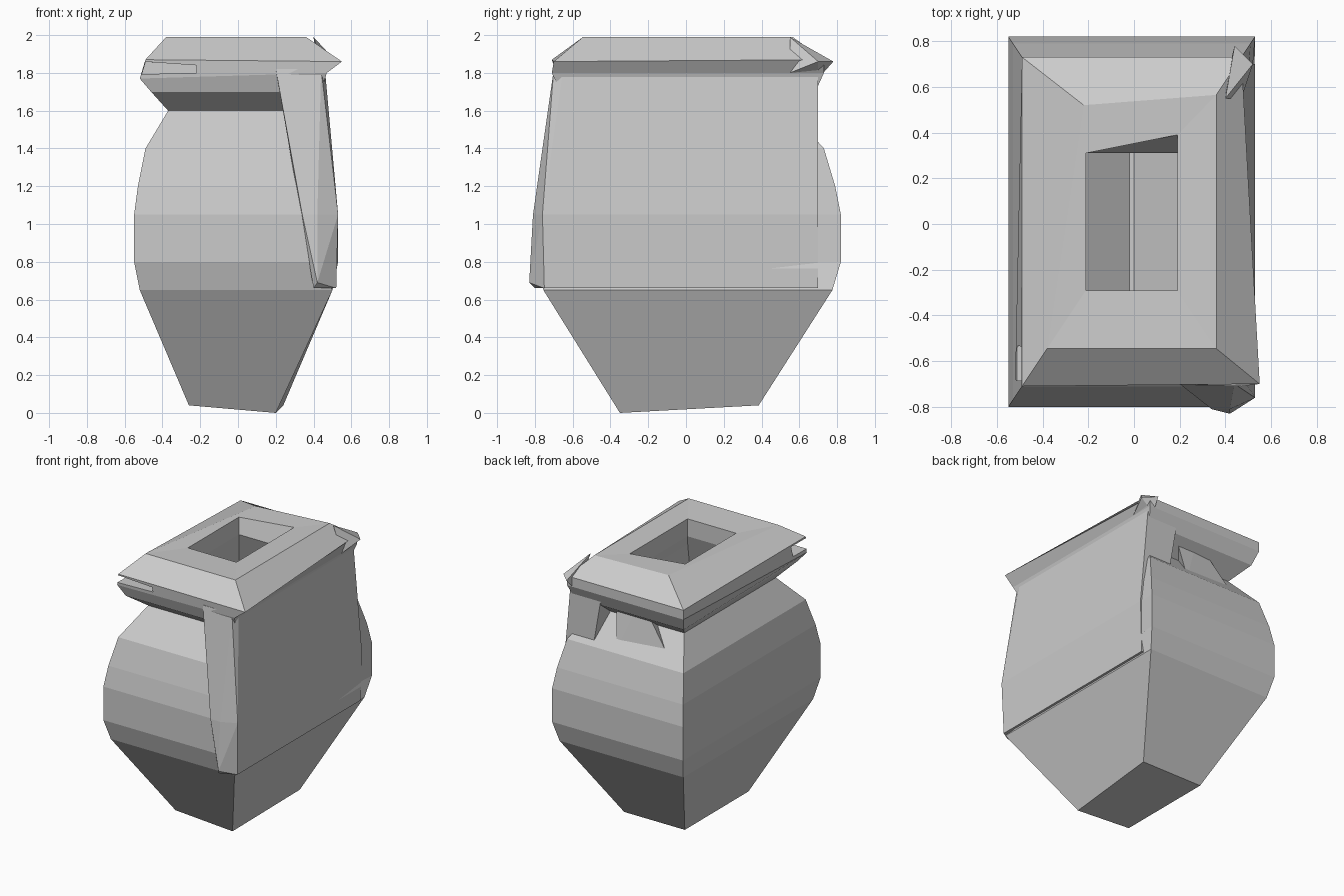
import bpy
import bmesh
from mathutils import Vector

cube = bpy.data.objects.get("Cube")
if cube:
    bpy.data.objects.remove(cube)

grey = bpy.data.materials.new("stone grey")
grey.use_nodes = True
colour = (0.6, 0.6, 0.6, 1)
grey.diffuse_color = colour
grey.node_tree.nodes["Principled BSDF"].inputs["Base Color"].default_value = colour


def finish(name, bm):
    """Turn a bmesh into a grey, flat shaded object."""
    bmesh.ops.recalc_face_normals(bm, faces=bm.faces)
    mesh = bpy.data.meshes.new(name)
    bm.to_mesh(mesh)
    bm.free()
    mesh.materials.append(grey)
    part = bpy.data.objects.new(name, mesh)
    bpy.context.collection.objects.link(part)
    return part


def loft(name, rings):
    """Join rectangles given as (left, right, front, back, height)."""
    bm = bmesh.new()
    loops = []
    for left, right, front, back, height in rings:
        corners = (left, front), (right, front), (right, back), (left, back)
        loops.append([bm.verts.new((x, y, height)) for x, y in corners])
    for lower, upper in zip(loops, loops[1:]):
        for i in range(len(lower)):
            bm.faces.new((lower[i - 1], lower[i], upper[i], upper[i - 1]))
    bm.faces.new(loops[0])
    bm.faces.new(loops[-1])
    return finish(name, bm)


def shard(name, points):
    """Faceted piece wrapped around a few points."""
    bm = bmesh.new()
    for point in points:
        bm.verts.new(point)
    bmesh.ops.convex_hull(bm, input=bm.verts)
    loose = [v for v in bm.verts if not v.link_faces]
    bmesh.ops.delete(bm, geom=loose, context="VERTS")
    return finish(name, bm)


def pull(part, *target):
    """Drag the nearest corner of a part out to a target."""
    target = Vector(target)
    nearest = min(part.data.vertices, key=lambda v: (v.co - target).length)
    nearest.co = target


# Vessel profile as half width and height; the depth follows the width
depth_ratio = 1.5
wall = 0.1
side = -0.01
belly = [(0.25, 0.04), (0.51, 0.65), (0.54, 0.8), (0.54, 1.05),
         (0.52, 1.2), (0.48, 1.4), (0.36, 1.6)]
rim = [(0.45, 1.7), (0.48, 1.8), (0.48, 1.87), (0.37, 1.99),
       (0.2, 1.98), (0.2, 1.85)]
cavity = [(half - wall, height) for half, height in reversed(belly[2:])]

rings = [(side - half, side + half, -side - half * depth_ratio,
          -side + half * depth_ratio, height)
         for half, height in belly + rim + cavity]
ridge = (side - wall / 10, side + wall / 10, -0.35, 0.35, 0.45)
vessel = loft("vessel", rings + [ridge])

# Belly corner tucked in behind the chamfered slab
for v in vessel.data.vertices:
    if v.co.x > 0.45 and v.co.y < -0.7 and 0.7 < v.co.z < 1.5:
        v.co.x = 0.4

# Uneven corners of the base, rim and opening
pull(vessel, 0.2, -0.35, 0)
pull(vessel, 0.55, -0.7, 1.86)
pull(vessel, -0.52, -0.68, 1.77)
pull(vessel, -0.22, 0.52, 1.98)
pull(vessel, 0.19, 0.39, 1.98)

# Split in one front corner of the rim
wedge = shard("rim_cutter",
              [(-0.22, y, z) for y in (-0.9, -0.6) for z in (1.8, 1.84)] +
              [(-0.65, y, z) for y in (-0.9, -0.5) for z in (1.79, 1.87)])
wedge.hide_render = True
wedge.hide_viewport = True
split = vessel.modifiers.new("split", "BOOLEAN")
split.operation = "DIFFERENCE"
split.object = wedge

# Flat side slab closing the neck on one side, with a chamfered front edge
slab_points = [(0.42, -0.83, 0.69)]
for inner, face, outer, front, height in [(0.4, 0.41, 0.52, -0.8, 0.66),
                                          (0.34, 0.42, 0.53, -0.81, 1.05),
                                          (0.2, 0.44, 0.46, -0.7, 1.82)]:
    slab_points += [(inner, front, height), (face, front, height),
                    (outer, front + wall / 2, height),
                    (outer, 0.7, height), (inner, 0.7, height)]
shard("side_slab", slab_points)

# Broken corner at the back of the rim
shard("rim_back_chip", [
    (0.4, 0.55, 1.99), (0.47, 0.55, 1.8), (0.52, 0.7, 1.86),
    (0.44, 0.78, 1.86), (0.42, 0.7, 1.77),
])

# Broken piece bridging the back of the neck
shard("neck_strut", [
    (0.15, 0.6, 1.78), (-0.05, 0.6, 1.78), (0, 0.4, 1.7),
    (0.1, 0.68, 1.4), (-0.35, 0.66, 1.4),
])
